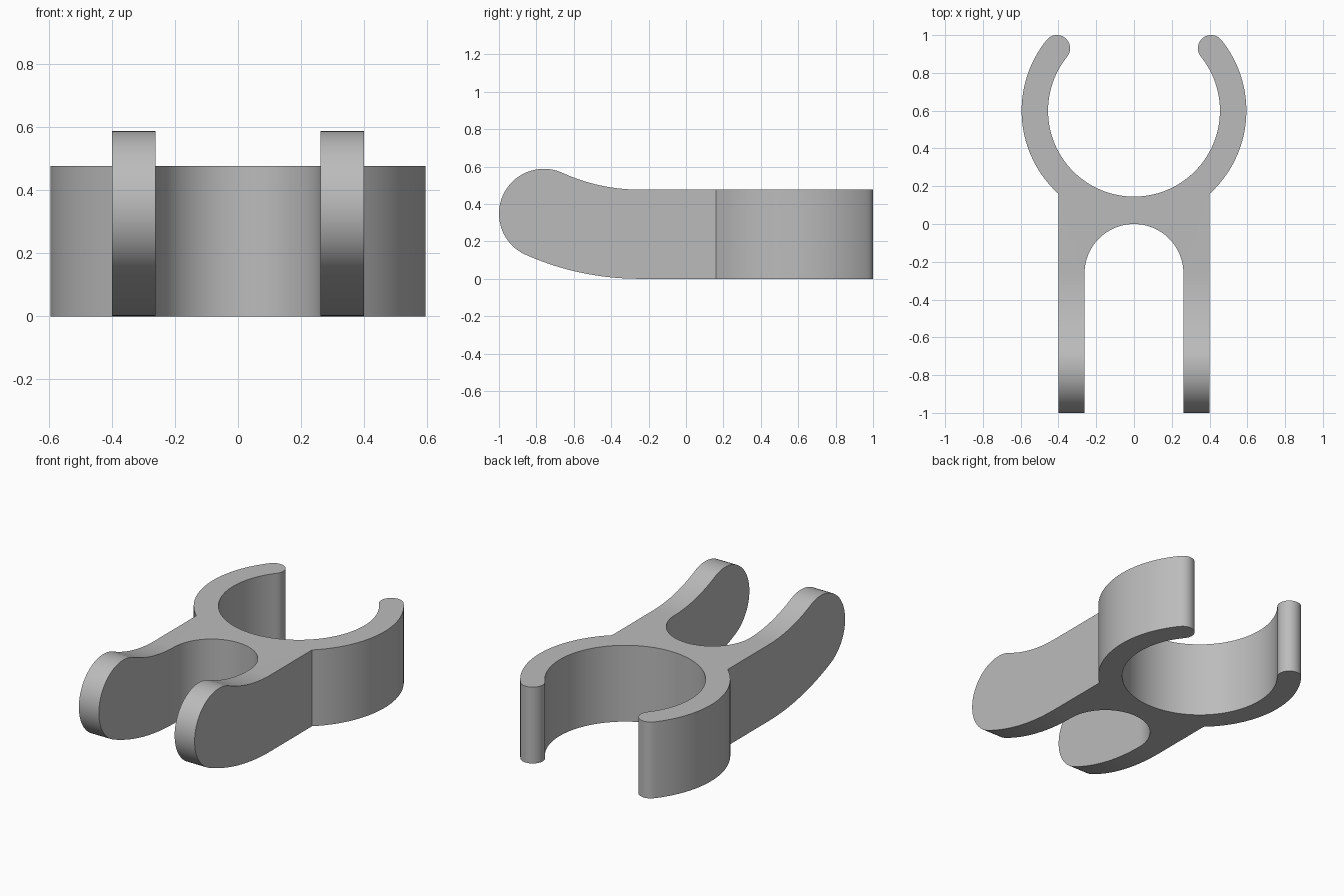
import bpy
import bmesh
from math import sin, cos, radians, degrees, asin, sqrt
from mathutils import Vector

cube = bpy.data.objects.get("Cube")
if cube:
    bpy.data.objects.remove(cube)

grey = bpy.data.materials.new("plain_grey")
grey.use_nodes = True
colour = (0.5, 0.5, 0.5, 1)
grey.diffuse_color = colour
grey.node_tree.nodes["Principled BSDF"].inputs["Base Color"].default_value = colour


def arc(cx, cy, r, start, end, steps):
    """Points on a circle from start to end, in degrees."""
    angles = [radians(start + (end - start) * i / steps) for i in range(steps + 1)]
    return [(cx + r * cos(a), cy + r * sin(a)) for a in angles]


def prism(name, points, direction):
    """Closed solid swept from a flat outline along a direction."""
    bm = bmesh.new()
    face = bm.faces.new([bm.verts.new(p) for p in points])
    swept = bmesh.ops.extrude_face_region(bm, geom=[face])["geom"]
    verts = [g for g in swept if isinstance(g, bmesh.types.BMVert)]
    bmesh.ops.translate(bm, verts=verts, vec=Vector(direction))
    bmesh.ops.recalc_face_normals(bm, faces=bm.faces)
    mesh = bpy.data.meshes.new(name)
    bm.to_mesh(mesh)
    bm.free()
    mesh.materials.append(grey)
    obj = bpy.data.objects.new(name, mesh)
    bpy.context.collection.objects.link(obj)
    return obj


# Plan outline, left half: open ring, rounded tip, straight arm, slot
ring_y, inner, outer, tip = 0.6, 0.455, 0.595, 39
half_width, slot = 0.4, 0.262
tip_r, mid = (outer - inner) / 2, (outer + inner) / 2
joint = -degrees(asin(sqrt(outer**2 - half_width**2) / outer))
tip_x, tip_y = mid * cos(radians(tip)), ring_y + mid * sin(radians(tip))
half = arc(0, ring_y, inner, -90, tip, 40)
half += arc(tip_x, tip_y, tip_r, tip + 180, tip, 16)[1:]
half += arc(0, ring_y, outer, tip, joint, 32)[1:]
half += [(half_width, -1.2), (slot, -1.2)]
half += arc(0, -slot, slot, 0, 90, 24)
outline = half + [(-x, y) for x, y in reversed(half[1:-1])]
clip = prism("double_clip", [(x, y, -0.2) for x, y in outline], (0, 0, 1.2))

# Side profile: flat body, arms sweeping up into a round head
height, head_y, head_z, head_r, bend_y = 0.477, -0.76, 0.348, 0.24, -0.25
run = bend_y - head_y
low_r, top_r = 1.5, 0.987
low_a = degrees(asin(run / (low_r - head_r)))
top_a = degrees(asin(run / (top_r + head_r)))
side = [(1.2, 0)]
side += arc(bend_y, low_r, low_r, 270, 270 - low_a, 14)
side += arc(head_y, head_z, head_r, 270 - low_a, 90 - top_a, 40)[1:]
side += arc(bend_y, height + top_r, top_r, 270 - top_a, 270, 14)[1:]
side += [(1.2, height)]
cutter = prism("side_profile_cutter", [(-1, y, z) for y, z in side], (2, 0, 0))
cutter.hide_render = True

# Keep the volume common to plan and profile
common = clip.modifiers.new("side_shape", "BOOLEAN")
common.operation = "INTERSECT"
common.solver = "EXACT"
common.object = cutter
bpy.ops.object.select_all(action="DESELECT")
bpy.context.view_layer.objects.active = clip
clip.select_set(True)
bpy.ops.object.modifier_apply(modifier=common.name)
bpy.data.objects.remove(cutter)
bpy.ops.object.shade_smooth_by_angle(angle=radians(30))
